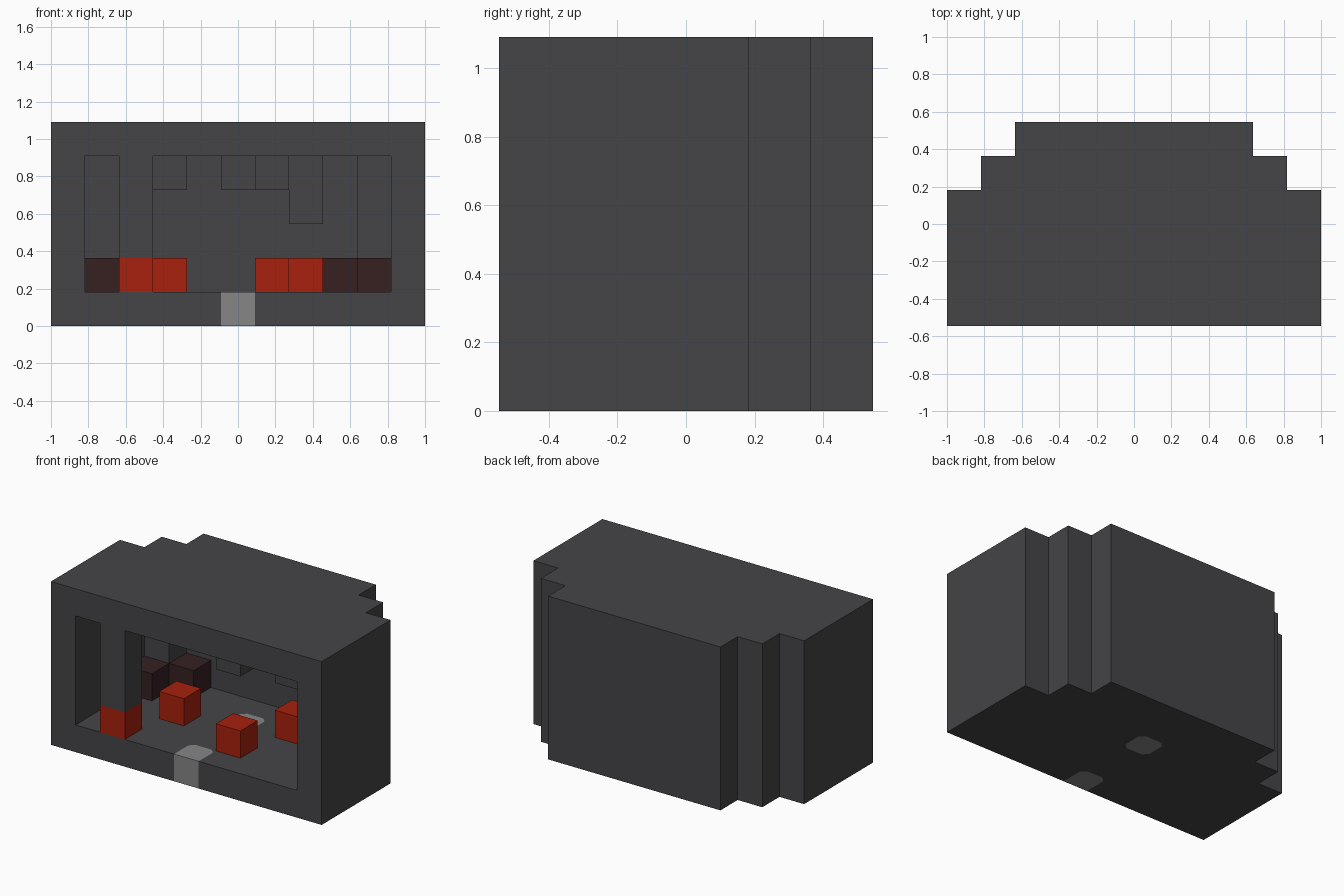
import bpy, bmesh

cube = bpy.data.objects.get("Cube")
if cube:
    bpy.data.objects.remove(cube)

V = 2 / 11                      # block size; the model is 11 x 6 x 6 blocks


def material(name, rgb):
    m = bpy.data.materials.new(name)
    m.use_nodes = True
    m.diffuse_color = (*rgb, 1)
    bsdf = next(n for n in m.node_tree.nodes if n.type == 'BSDF_PRINCIPLED')
    bsdf.inputs["Base Color"].default_value = (*rgb, 1)
    return m


STONE = material("dark_stone", (0.059, 0.058, 0.065))
RED = material("bright_red", (0.39, 0.015, 0.004))
MAROON = material("dark_maroon", (0.038, 0.015, 0.016))
GREY = material("light_grey", (0.24, 0.24, 0.24))


def prism(name, outline, z0, z1, mat):
    """Extrude a plan outline, given in blocks, between two heights."""
    bm = bmesh.new()
    base = bm.faces.new([bm.verts.new(((x - 5.5) * V, (y - 3) * V, z0 * V))
                         for x, y in outline])
    top = bmesh.ops.extrude_face_region(bm, geom=[base])["geom"]
    bmesh.ops.translate(bm, vec=(0, 0, (z1 - z0) * V),
                        verts=[v for v in top if isinstance(v, bmesh.types.BMVert)])
    bmesh.ops.recalc_face_normals(bm, faces=bm.faces)
    mesh = bpy.data.meshes.new(name)
    bm.to_mesh(mesh)
    bm.free()
    mesh.materials.append(mat)
    ob = bpy.data.objects.new(name, mesh)
    bpy.context.collection.objects.link(ob)
    return ob


def block(name, x, y, z0, z1, mat):
    return prism(name, [(x, y), (x + 1, y), (x + 1, y + 1), (x, y + 1)], z0, z1, mat)


def mirrored(half):
    """Complete a plan outline from its right half, front to back."""
    return half + [(11 - x, y) for x, y in reversed(half)]


def carve(target, cutter):
    cutter.hide_render = True
    mod = target.modifiers.new("carve", 'BOOLEAN')
    mod.operation, mod.solver, mod.object = 'DIFFERENCE', 'EXACT', cutter
    bpy.context.view_layer.objects.active = target
    bpy.ops.object.modifier_apply(modifier=mod.name)
    bpy.data.objects.remove(cutter)


# Room shell: stepped outer wall, hollowed through the front
shell = prism("room_shell", mirrored([(11, 0), (11, 4), (10, 4), (10, 5), (9, 5), (9, 6)]),
              0, 6, STONE)
carve(shell, prism("room_hollow", mirrored([(10, -1), (10, 4), (9, 4), (9, 5)]),
                   1, 5, STONE))

# Grey floor tiles with clipped corners, set through the floor
C = 0.17


def tile_outline(y, front):
    back = [(6, y + 1 - C), (6 - C, y + 1)]
    return mirrored(front + back)


inner = [(6 - C, 3), (6, 3 + C)]
for name, y, front, cut_front in (("entrance_tile", 0, [(6, 0)], [(6, -1)]),
                                  ("inner_tile", 3, inner, inner)):
    carve(shell, prism("tile_hole", tile_outline(y, cut_front), -1, 1.5, STONE))
    prism(name, tile_outline(y, front), 0, 1, GREY)

# Red blocks, each under a stone block hanging from the ceiling
for i, (x, y, bottom) in enumerate([(2, 0, 2), (3, 2, 4), (6, 1, 4), (7, 3, 3)], 1):
    block(f"red_block_{i}", x, y, 1, 2, RED)
    block(f"hanging_stone_{i}", x, y, bottom, 5, STONE)
block("hanging_stone_centre", 5, 3, 4, 5, STONE)

# Maroon blocks in the stepped rear corners
for side, flip in (("left", False), ("right", True)):
    for name, x, y in (("outer", 9, 3), ("inner", 8, 4)):
        block(f"{side}_{name}_corner_block", 10 - x if flip else x, y, 1, 2, MAROON)
